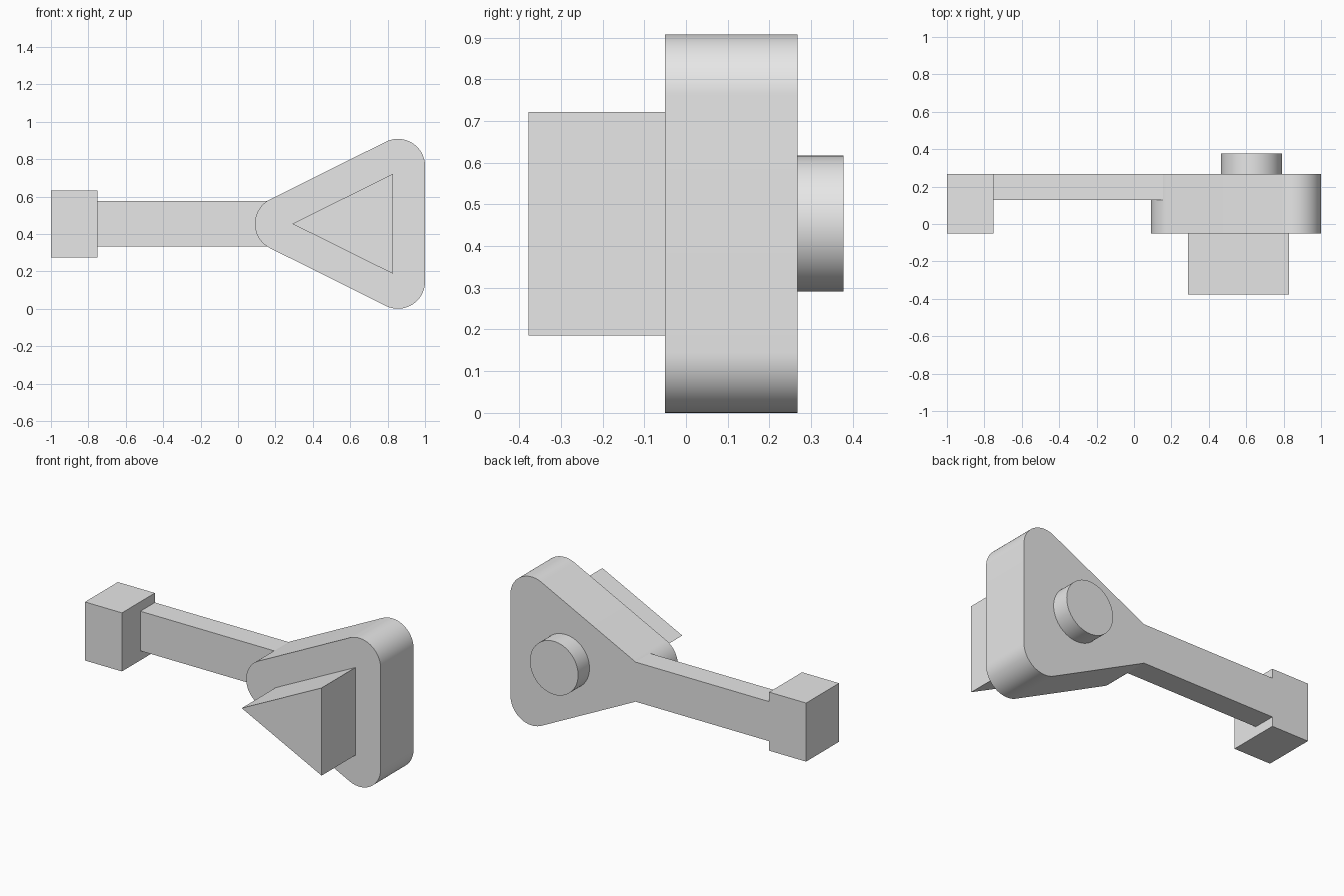
import bpy
import bmesh
from math import atan2, cos, sin, pi, radians, tau

cube = bpy.data.objects.get("Cube")
if cube:
    bpy.data.objects.remove(cube, do_unlink=True)

grey = bpy.data.materials.new("light_grey")
grey.use_nodes = True
colour = (0.8, 0.8, 0.8, 1)
grey.diffuse_color = colour
grey.node_tree.nodes["Principled BSDF"].inputs["Base Color"].default_value = colour

MID = 0.454       # height of the symmetry axis
BACK = 0.268      # shared back plane of head, arm and end block
FRONT = -0.05     # front plane of head and end block


def extrude(name, outline, y0, y1):
    """Extrude an x, z outline (counter-clockwise from the front) along y."""
    bm = bmesh.new()
    front = bm.faces.new([bm.verts.new((x, y0, z)) for x, z in outline])
    moved = bmesh.ops.extrude_face_region(bm, geom=[front], use_keep_orig=True)
    verts = [v for v in moved["geom"] if isinstance(v, bmesh.types.BMVert)]
    bmesh.ops.translate(bm, verts=verts, vec=(0, y1 - y0, 0))
    bmesh.ops.recalc_face_normals(bm, faces=bm.faces)
    mesh = bpy.data.meshes.new(name)
    bm.to_mesh(mesh)
    bm.free()
    mesh.materials.append(grey)
    obj = bpy.data.objects.new(name, mesh)
    bpy.context.collection.objects.link(obj)
    return obj


def rect(x0, x1, half):
    return [(x0, MID - half), (x1, MID - half), (x1, MID + half), (x0, MID + half)]


def arc(cx, cz, r, a0, a1, steps):
    angles = [a0 + (a1 - a0) * i / steps for i in range(steps + 1)]
    return [(cx + r * cos(a), cz + r * sin(a)) for a in angles]


# Rounded triangular head
R = 0.145
tip_x, far_x, rise = 0.235, 1 - R, MID - R
lean = pi / 2 + atan2(rise, far_x - tip_x)   # normal of the upper slanted side
outline = (arc(far_x, MID + rise, R, 0, lean, 24)
           + arc(tip_x, MID, R, lean, tau - lean, 24)
           + arc(far_x, MID - rise, R, tau - lean, tau, 24))
head = extrude("head", outline, FRONT, BACK)

# Arm and end block, merged with the head into one solid
arm = extrude("arm", rect(-0.85, 0.3, 0.121), 0.128, BACK)
block = extrude("end_block", rect(-1, -0.75, 0.179), FRONT, BACK)
for part in (arm, block):
    union = head.modifiers.new("join_" + part.name, "BOOLEAN")
    union.operation = "UNION"
    union.solver = "EXACT"
    union.object = part
bpy.context.view_layer.update()
merged = bpy.data.meshes.new_from_object(
    head.evaluated_get(bpy.context.evaluated_depsgraph_get()))
head.modifiers.clear()
head.data = merged
head.name = "head_arm_and_block"
for part in (arm, block):
    bpy.data.objects.remove(part, do_unlink=True)

# Triangular prism on the front
prism = extrude("front_prism",
                [(0.29, MID), (0.83, MID - 0.268), (0.83, MID + 0.268)], -0.378, FRONT)

# Round boss on the back
boss = extrude("back_boss", arc(0.628, MID, 0.163, 0, tau, 64)[:-1], BACK, 0.378)

# Smooth the curved sides, keep the rims sharp
bpy.ops.object.select_all(action="DESELECT")
for obj in (head, prism, boss):
    obj.select_set(True)
bpy.context.view_layer.objects.active = head
bpy.ops.object.shade_smooth_by_angle(angle=radians(25))
